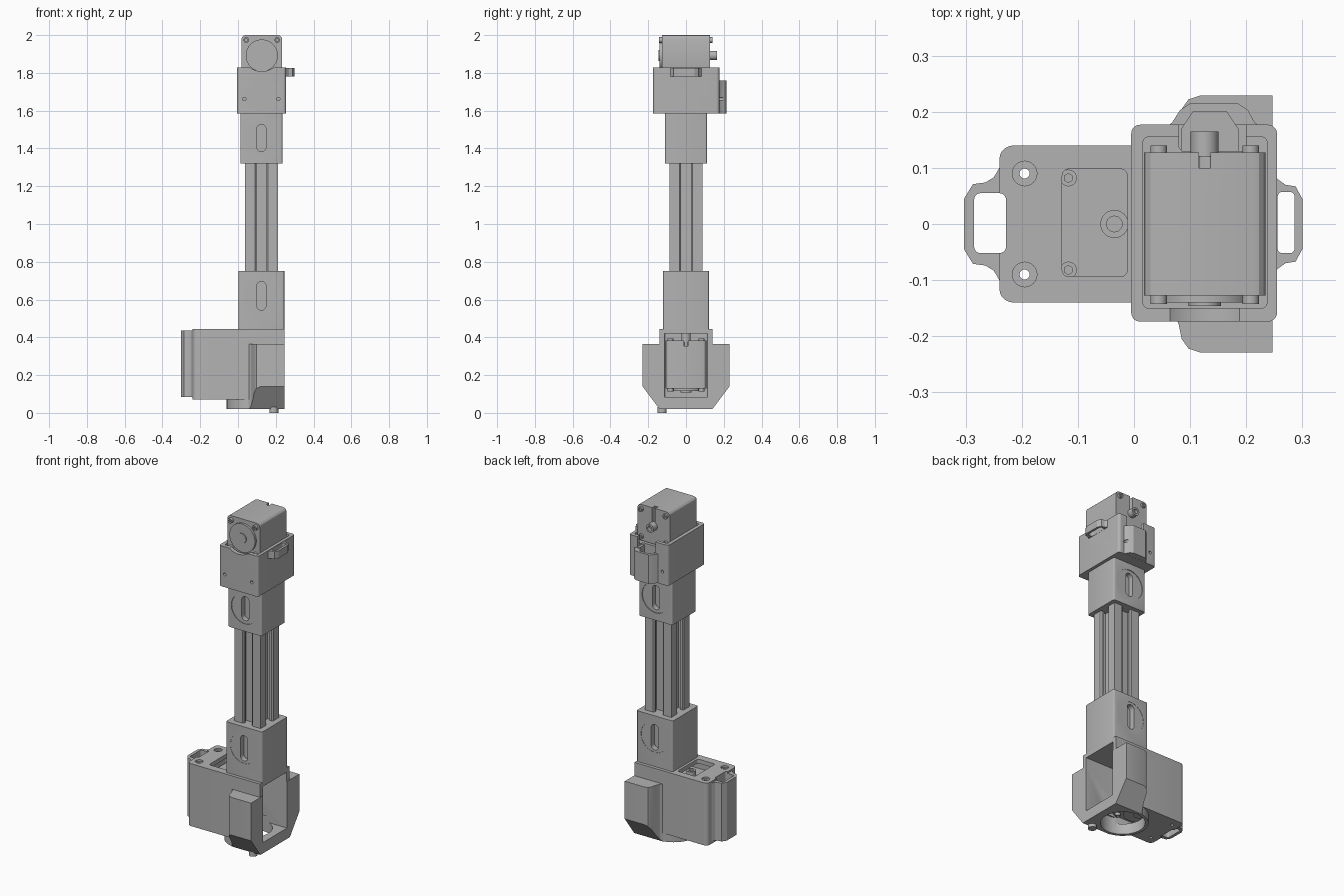
import bpy, bmesh, math
from mathutils import Matrix

cube = bpy.data.objects.get("Cube")
if cube:
    bpy.data.objects.remove(cube, do_unlink=True)

grey = bpy.data.materials.new("plain grey")
grey.use_nodes = True
GREY = (0.45, 0.45, 0.45, 1)
grey.diffuse_color = GREY
grey.node_tree.nodes["Principled BSDF"].inputs["Base Color"].default_value = GREY


def prism(name, pts, axis, lo, hi):
    """Extrude a 2D outline along an axis."""
    place = {"x": lambda a, b, h: (h, a, b),
             "y": lambda a, b, h: (a, h, b),
             "z": lambda a, b, h: (a, b, h)}[axis]
    bm = bmesh.new()
    face = bm.faces.new([bm.verts.new(place(a, b, lo)) for a, b in pts])
    ext = bmesh.ops.extrude_face_region(bm, geom=[face])
    verts = [v for v in ext["geom"] if isinstance(v, bmesh.types.BMVert)]
    bmesh.ops.translate(bm, verts=verts, vec=place(0, 0, hi - lo))
    bmesh.ops.recalc_face_normals(bm, faces=bm.faces)
    mesh = bpy.data.meshes.new(name)
    bm.to_mesh(mesh)
    bm.free()
    mesh.materials.append(grey)
    obj = bpy.data.objects.new(name, mesh)
    bpy.context.collection.objects.link(obj)
    return obj


def rounded(x0, x1, y0, y1, r, steps=5):
    pts = []
    for k, (cx, cy) in enumerate([(x1 - r, y1 - r), (x0 + r, y1 - r),
                                  (x0 + r, y0 + r), (x1 - r, y0 + r)]):
        for i in range(steps + 1):
            t = math.pi / 2 * (k + i / steps)
            pts.append((cx + r * math.cos(t), cy + r * math.sin(t)))
    return pts


def circle(cx, cy, r, n=48):
    return [(cx + r * math.cos(math.tau * i / n), cy + r * math.sin(math.tau * i / n))
            for i in range(n)]


def mirrored(pts):
    return pts + [(x, -y) for x, y in reversed(pts)]


def combine(obj, other, op="DIFFERENCE"):
    """Boolean two solids, keep the first and drop the second."""
    mod = obj.modifiers.new("bool", "BOOLEAN")
    mod.operation, mod.object, mod.solver = op, other, "EXACT"
    bpy.context.view_layer.update()
    result = obj.evaluated_get(bpy.context.evaluated_depsgraph_get())
    mesh = bpy.data.meshes.new_from_object(result)
    obj.modifiers.clear()
    obj.data = mesh
    bpy.data.objects.remove(other, do_unlink=True)


def cut(obj, pts, axis, lo, hi):
    combine(obj, prism("cutter", pts, axis, lo, hi))


def add(obj, pts, axis, lo, hi):
    combine(obj, prism("extra", pts, axis, lo, hi), "UNION")


CX = 0.124  # column centre

# Lower housing: body, flared end, carrying loop and output ring
housing = prism("lower_housing", rounded(-0.24, 0.244, -0.14, 0.14, 0.025), "z", 0.07, 0.445)
add(housing, [(0.2, -0.14), (0.245, -0.14), (0.245, 0.14), (0.2, 0.14)], "z", 0.1, 0.445)
flare = prism("flare", mirrored([(0.055, 0.138), (0.068, 0.15), (0.08, 0.18), (0.085, 0.205),
                                 (0.097, 0.222), (0.118, 0.229), (0.247, 0.229)]),
              "z", 0.02, 0.365)
combine(flare, prism("flare_side", [(-0.14, 0.01), (-0.14, 0.02), (-0.23, 0.14), (-0.23, 0.37),
                                    (0.23, 0.37), (0.23, 0.14), (0.14, 0.02), (0.14, 0.01)],
                     "x", 0, 0.3), "INTERSECT")
combine(housing, flare, "UNION")
add(housing, mirrored([(-0.22, 0.11), (-0.24, 0.1), (-0.25, 0.083), (-0.265, 0.074),
                       (-0.287, 0.071), (-0.303, 0.045)]), "z", 0.085, 0.435)
add(housing, circle(0.08, 0, 0.14, 64), "z", 0.0205, 0.09)
cut(housing, rounded(-0.285, -0.228, -0.052, 0.055, 0.012), "z", 0, 0.6)
cut(housing, rounded(-0.16, 0.3, -0.113, 0.113, 0.01), "z", 0.085, 0.42)
cut(housing, circle(0.08, 0, 0.122, 64), "z", 0, 0.12)
cut(housing, rounded(-0.128, -0.012, -0.094, 0.098, 0.012), "z", 0.4, 0.5)
for side in (-1, 1):
    cut(housing, circle(-0.195, side * 0.09, 0.022, 24), "z", 0.435, 0.5)
    cut(housing, circle(-0.195, side * 0.09, 0.009, 16), "z", 0, 0.5)

# Small locating foot
prism("foot_peg", circle(0.19, -0.127, 0.024, 24), "z", 0, 0.03)


# Clamp sleeves with a round pad and slot on front and back
def sleeve(name, half, z0, z1, zc, slot_half, pad_depth):
    obj = prism(name, rounded(CX - half, CX + half, -half, half, 0.01, 3), "z", z0, z1)
    for side in (-1, 1):
        for pts, depth in ((circle(CX, zc, 0.09), pad_depth),
                           (rounded(CX - 0.024, CX + 0.024, zc - slot_half, zc + slot_half,
                                    0.0235, 8), 0.035)):
            a, b = sorted((side * (half - depth), side * (half + 0.05)))
            cut(obj, pts, "y", a, b)
    return obj


sleeve("lower_sleeve", 0.121, 0.43, 0.75, 0.62, 0.076, 0.0015)
sleeve("upper_sleeve", 0.112, 1.32, 1.6, 1.455, 0.072, 0.004)

# Slotted column: one side outline turned four times
H = 0.0875
half_side = [(H, 0.034), (H - 0.007, 0.027), (H - 0.02, 0.027), (H - 0.02, 0.04), (0.045, 0.04)]
side = [(H, -H)] + [(x, -y) for x, y in half_side] + half_side[::-1]
outline = []
for turn in range(4):
    c, s = (1, 0, -1, 0)[turn], (0, 1, 0, -1)[turn]
    outline += [(CX + c * x - s * y, s * x + c * y) for x, y in side]
prism("slotted_column", outline, "z", 0.74, 1.33)

# Upper bracket: open cup with rear bulge and side loop
bracket = prism("upper_bracket", rounded(-0.005, 0.255, -0.174, 0.177, 0.016), "z", 1.585, 1.828)
add(bracket, [(0.05, 0.165), (0.068, 0.181), (0.082, 0.203), (0.1, 0.215), (0.185, 0.215),
              (0.203, 0.203), (0.215, 0.181), (0.235, 0.165)], "z", 1.5855, 1.76)
add(bracket, mirrored([(0.245, 0.095), (0.256, 0.08), (0.27, 0.07), (0.288, 0.067),
                       (0.3, 0.045)]), "z", 1.78, 1.825)
cut(bracket, rounded(0.256, 0.286, -0.052, 0.057, 0.008), "z", 1.7, 1.9)
cut(bracket, rounded(0.016, 0.237, -0.15, 0.155, 0.01), "z", 1.775, 1.9)
cut(bracket, rounded(0.08, 0.2, 0.13, 0.3, 0.01), "z", 1.765, 1.9)
cut(bracket, [(0.085, 0.13), (0.085, 0.17), (0.105, 0.2), (0.165, 0.2), (0.185, 0.17),
              (0.185, 0.13)], "z", 1.7, 1.9)
cut(bracket, circle(0.126, 1.915, 0.107, 64), "y", -0.3, -0.1)
for x in (0.033, 0.213):
    cut(bracket, circle(x, 1.662, 0.009, 16), "y", -0.3, -0.14)
    cut(bracket, circle(x, 1.662, 0.009, 16), "y", 0.14, 0.3)


# Motors: body, face plate, corner screws, rear socket
def motor(name, matrix):
    body = prism(name, rounded(-0.108, 0.108, -0.108, 0.108, 0.022, 3), "z", -0.127, 0.127)
    cut(body, rounded(-0.01, 0.01, -0.15, -0.02, 0.003), "z", 0.1, 0.2)
    parts = [body,
             prism(name + "_face", circle(0, 0, 0.085), "z", -0.14, -0.12),
             prism(name + "_boss", circle(0, 0, 0.029, 32), "z", -0.146, -0.13)]
    socket = prism(name + "_socket", circle(0, 0, 0.025, 32), "z", 0.12, 0.165)
    cut(socket, circle(0, 0, 0.014, 24), "z", 0.145, 0.2)
    parts.append(socket)
    for sx in (-1, 1):
        for sy in (-1, 1):
            screw = prism(name + "_screw", circle(sx * 0.082, sy * 0.082, 0.015, 20),
                          "z", -0.143, 0.14)
            for end in (-1, 1):
                a, b = sorted((end * 0.133, end * 0.2))
                cut(screw, circle(sx * 0.082, sy * 0.082, 0.008, 6), "z", a, b)
            parts.append(screw)
    for part in parts:
        part.data.transform(matrix)


motor("upper_motor", Matrix.Translation((0.126, 0, 1.892)) @ Matrix.Rotation(-math.pi / 2, 4, "X"))
motor("lower_motor", Matrix.Translation((-0.035, 0, 0.255)) @ Matrix.Rotation(math.pi / 2, 4, "Z"))

# Smooth the round surfaces, keep edges sharp
for obj in bpy.context.scene.objects:
    obj.select_set(obj.type == "MESH")
    if obj.type == "MESH":
        bpy.context.view_layer.objects.active = obj
bpy.ops.object.shade_smooth_by_angle(angle=math.radians(25))
